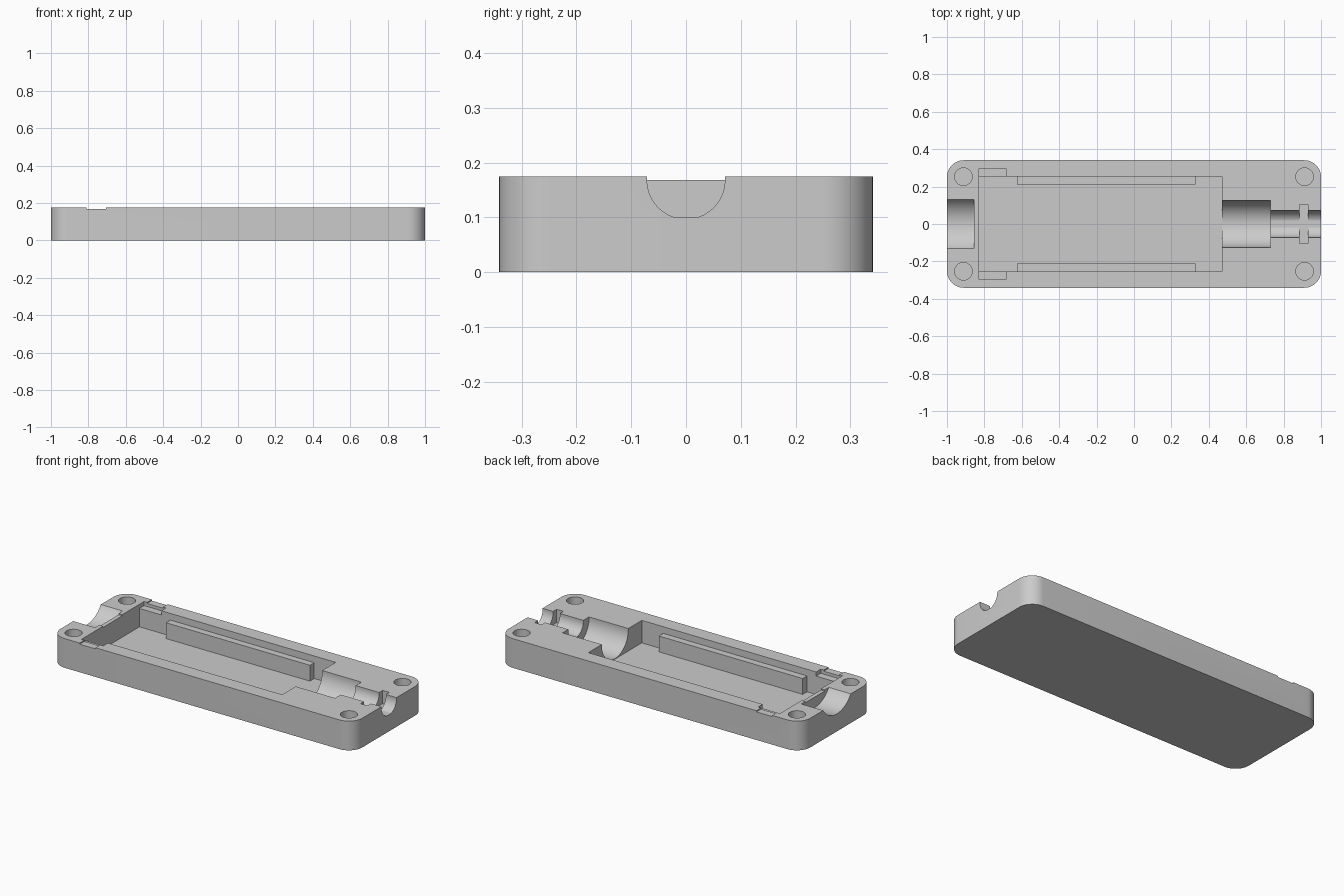
import bpy, bmesh
from math import sin, cos, pi, radians

if "Cube" in bpy.data.objects:
    bpy.data.objects.remove(bpy.data.objects["Cube"])

grey = bpy.data.materials.new("light grey plastic")
grey.use_nodes = True
colour = (0.6, 0.6, 0.6, 1)
grey.diffuse_color = colour
grey.node_tree.nodes["Principled BSDF"].inputs["Base Color"].default_value = colour

TOP = 0.175
FLOOR = 0.04
OVER = 0.3     # cutters reach above the rim


def prism(name, outline, direction):
    """Extrude a closed outline of 3D points along a direction."""
    bm = bmesh.new()
    face = bm.faces.new([bm.verts.new(p) for p in outline])
    moved = bmesh.ops.extrude_face_region(bm, geom=[face])["geom"]
    verts = [v for v in moved if isinstance(v, bmesh.types.BMVert)]
    bmesh.ops.translate(bm, vec=direction, verts=verts)
    bmesh.ops.recalc_face_normals(bm, faces=bm.faces)
    mesh = bpy.data.meshes.new(name)
    bm.to_mesh(mesh)
    bm.free()
    mesh.materials.append(grey)
    obj = bpy.data.objects.new(name, mesh)
    bpy.context.collection.objects.link(obj)
    return obj


def box(name, x0, x1, y0, y1, z0, z1):
    return prism(name, [(x0, y0, z0), (x1, y0, z0), (x1, y1, z0), (x0, y1, z0)],
                 (0, 0, z1 - z0))


def trough(name, x0, x1, radius, centre, lowest=0.0):
    """Round-bottomed cutter along x, open at the top."""
    arc = [(x0, radius * cos(a), max(lowest, centre + radius * sin(a)))
           for a in [pi + pi * i / 48 for i in range(49)]]
    return prism(name, arc + [(x0, radius, OVER), (x0, -radius, OVER)],
                 (x1 - x0, 0, 0))


def cut(cutter):
    mod = case.modifiers.new(cutter.name, "BOOLEAN")
    mod.object = cutter
    mod.operation = "DIFFERENCE"
    mod.solver = "EXACT"
    bpy.context.view_layer.objects.active = case
    bpy.ops.object.modifier_apply(modifier=mod.name)
    bpy.data.objects.remove(cutter)


# Case block with rounded corners
r, hx, hy = 0.09, 1.0, 0.341
outline = []
for k, (sx, sy) in enumerate([(1, 1), (-1, 1), (-1, -1), (1, -1)]):
    for i in range(13):
        a = pi / 2 * (k + i / 12)
        outline.append((sx * (hx - r) + r * cos(a), sy * (hy - r) + r * sin(a), 0))
case = prism("case_half", outline, (0, 0, TOP))

# Main cavity
cut(box("cavity", -0.83, 0.47, -0.253, 0.253, FLOOR, OVER))

# Stepped cable channel at the +x end
cut(trough("socket_pocket", 0.45, 0.73, 0.125, 0.168))
cut(trough("cable_channel", 0.7, 1.1, 0.071, 0.168, 0.1))
cut(box("collar_slot", 0.885, 0.93, -0.104, 0.104, 0.095, OVER))

# Shallow plug recess and lip at the -x end
plug_r, plug_z = 0.156, 0.261
cut(trough("plug_recess", -1.1, -0.855, plug_r, plug_z))
cut(box("plug_lip", -0.87, -0.82, -0.091, 0.091, 0.168, OVER))

# Side notches and their inner pockets
for s in (-1, 1):
    cut(box("side_pocket", -0.83, -0.685, *sorted((s * 0.24, s * 0.297)), 0.15, OVER))
    cut(box("side_notch", -0.81, -0.705, *sorted((s * 0.28, s * 0.4)), 0.168, OVER))

# Screw holes
for sx in (-1, 1):
    for sy in (-1, 1):
        ring = [(sx * 0.912 + 0.047 * cos(2 * pi * i / 32),
                 sy * 0.253 + 0.047 * sin(2 * pi * i / 32), FLOOR) for i in range(32)]
        cut(prism("screw_hole", ring, (0, 0, OVER)))

# Support rails along the long walls
for side, s in (("left", 1), ("right", -1)):
    name = "back_rail" if s > 0 else "front_rail"
    box(name, -0.625, 0.328, *sorted((s * 0.212, s * 0.2535)), FLOOR - 0.005, 0.135)

# Smooth the curved walls, keep edges crisp
bpy.ops.object.select_all(action="DESELECT")
case.select_set(True)
bpy.context.view_layer.objects.active = case
bpy.ops.object.shade_smooth_by_angle(angle=radians(25))
